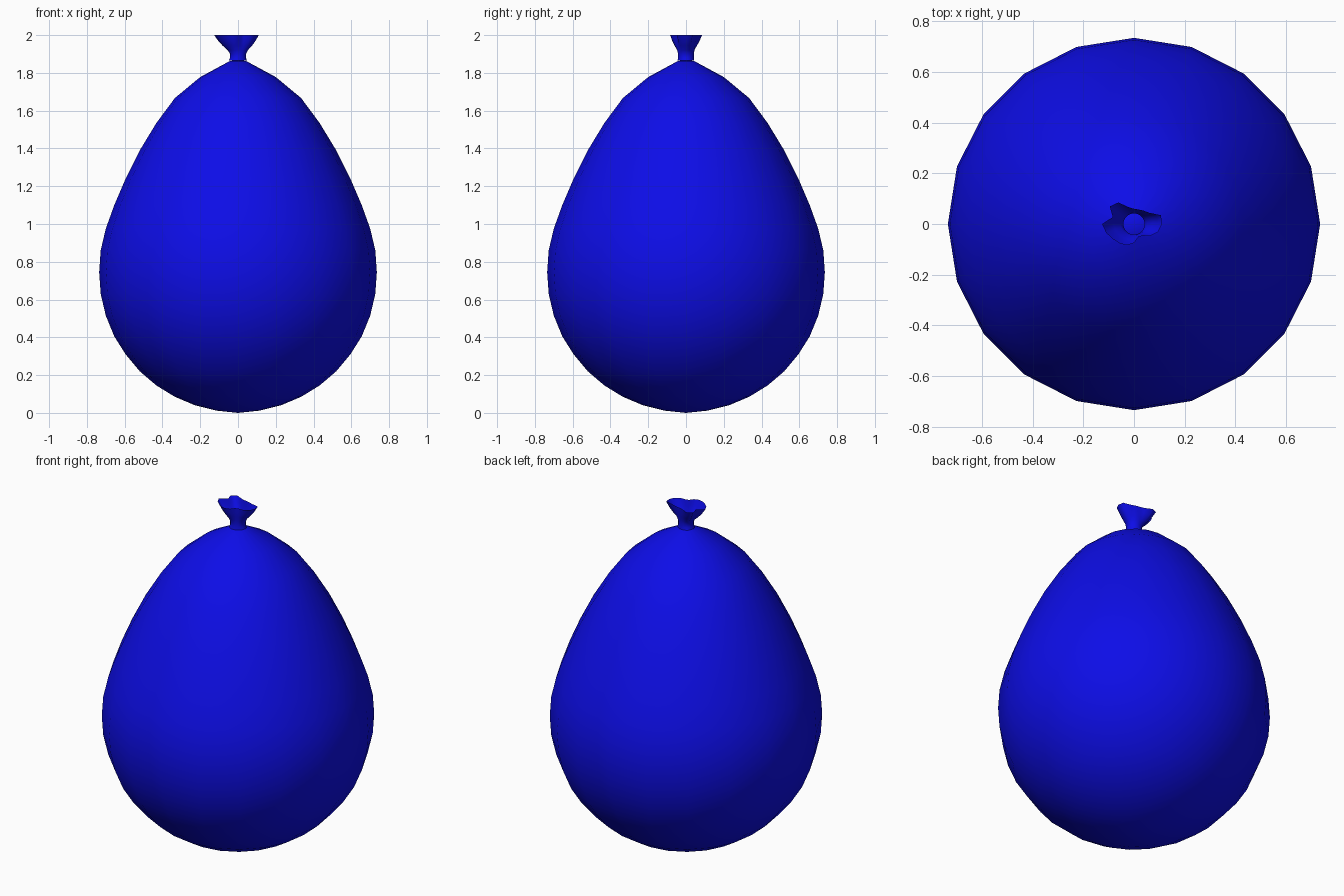
import bpy, bmesh, math
from mathutils import Vector

if "Cube" in bpy.data.objects:
    bpy.data.objects.remove(bpy.data.objects["Cube"])

SIDES = 20

def ring(bm, z, radii):
    return [bm.verts.new((r * math.cos(2 * math.pi * i / SIDES),
                          r * math.sin(2 * math.pi * i / SIDES), z))
            for i, r in enumerate(radii)]

def bridge(bm, a, b):
    for i in range(SIDES):
        j = (i + 1) % SIDES
        bm.faces.new((a[i], a[j], b[j], b[i]))

def fan(bm, loop, z, flip):
    c = bm.verts.new((0, 0, z))
    for i in range(SIDES):
        a, b = loop[i], loop[(i + 1) % SIDES]
        bm.faces.new((c, b, a) if flip else (c, a, b))

# Egg-shaped body profile (radius, height)
body = [(0.115, 0.012), (0.227, 0.04), (0.334, 0.085), (0.432, 0.145),
        (0.52, 0.22), (0.595, 0.31), (0.655, 0.405), (0.70, 0.515),
        (0.727, 0.63), (0.735, 0.745), (0.727, 0.86), (0.70, 0.975),
        (0.655, 1.10), (0.595, 1.24), (0.52, 1.39), (0.432, 1.535),
        (0.334, 1.667), (0.2, 1.778), (0.045, 1.862)]

# Crumpled outline of the open mouth, every 18 degrees
lip = [0.11, 0.112, 0.075, 0.065, 0.06, 0.06, 0.07, 0.105, 0.118, 0.088,
       0.126, 0.115, 0.102, 0.095, 0.088, 0.075, 0.055, 0.057, 0.08, 0.10]

# Neck flaring from a round tie to the mouth (height, blend)
neck = [(1.865, 0.08), (1.88, 0.0), (1.90, 0.0), (1.92, 0.15),
        (1.945, 0.48), (1.97, 0.75), (2.0, 1.0)]

bm = bmesh.new()
rings = [ring(bm, z, [r] * SIDES) for r, z in body]
for a, b in zip(rings, rings[1:]):
    bridge(bm, a, b)
fan(bm, rings[0], 0.0, True)
fan(bm, rings[-1], 1.87, False)

# Neck and mouth
mouth = [ring(bm, z, [0.042 + (r - 0.042) * t for r in lip]) for z, t in neck]
for a, b in zip(mouth, mouth[1:]):
    bridge(bm, a, b)

mesh = bpy.data.meshes.new("balloon")
bm.to_mesh(mesh)
bm.free()
mesh.shade_smooth()
balloon = bpy.data.objects.new("balloon", mesh)
bpy.context.collection.objects.link(balloon)

# Blue rubber
mat = bpy.data.materials.new("blue_rubber")
mat.diffuse_color = (0.004, 0.004, 0.8, 1)
mat.use_nodes = True
mat.node_tree.nodes["Principled BSDF"].inputs["Base Color"].default_value = mat.diffuse_color
mesh.materials.append(mat)
